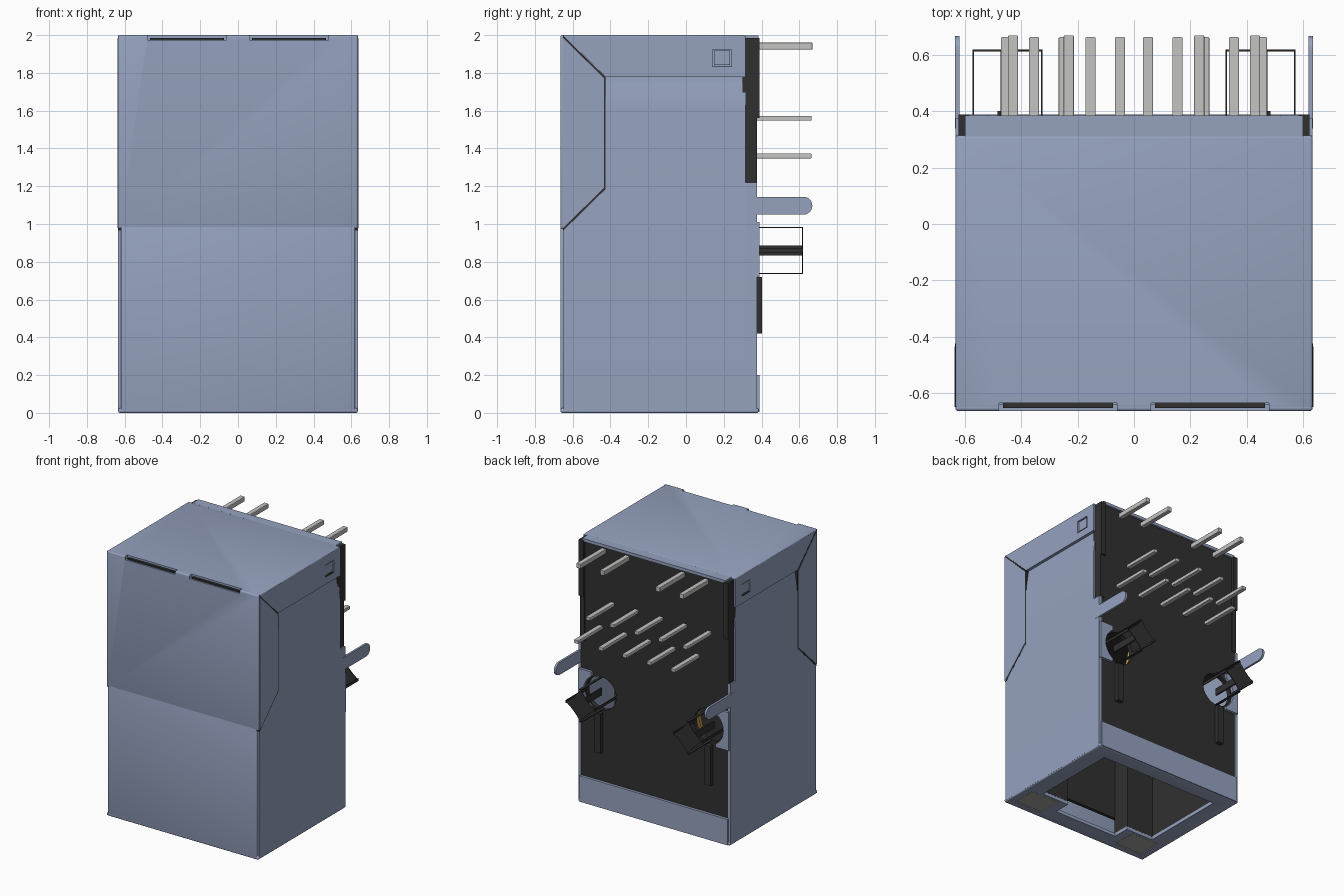
import bpy, bmesh, math
from mathutils import Vector

if "Cube" in bpy.data.objects:
    bpy.data.objects.remove(bpy.data.objects["Cube"], do_unlink=True)


def material(name, rgb, metallic=0.0):
    m = bpy.data.materials.new(name)
    m.use_nodes = True
    m.diffuse_color = (*rgb, 1)
    m.node_tree.nodes["Principled BSDF"].inputs["Base Color"].default_value = (*rgb, 1)
    return m


STEEL = material("blue grey shield", (0.30, 0.36, 0.52))
BLACK = material("black plastic", (0.03, 0.03, 0.03))
PIN = material("pale tin", (0.55, 0.55, 0.54))
GOLD = material("gold contact", (0.65, 0.36, 0.08))
LENS = material("grey lens", (0.36, 0.36, 0.34))


def prism(name, axis, pts, lo, hi, mat, bevel=0.0):
    """Extrude a flat outline along an axis from lo to hi."""
    place = {"X": lambda a, b, t: (t, a, b),
             "Y": lambda a, b, t: (a, t, b),
             "Z": lambda a, b, t: (a, b, t)}[axis]
    bm = bmesh.new()
    face = bm.faces.new([bm.verts.new(place(a, b, lo)) for a, b in pts])
    new = bmesh.ops.extrude_face_region(bm, geom=[face])["geom"]
    shift = Vector(place(0, 0, hi - lo))
    bmesh.ops.translate(bm, vec=shift, verts=[g for g in new if isinstance(g, bmesh.types.BMVert)])
    bmesh.ops.recalc_face_normals(bm, faces=bm.faces)
    if bevel:
        bmesh.ops.bevel(bm, geom=list(bm.edges), offset=bevel, segments=3, profile=0.5,
                        affect="EDGES", clamp_overlap=True)
    mesh = bpy.data.meshes.new(name)
    bm.to_mesh(mesh)
    bm.free()
    mesh.materials.append(mat)
    ob = bpy.data.objects.new(name, mesh)
    bpy.context.scene.collection.objects.link(ob)
    return ob


def box(name, x, y, z, mat, bevel=0.0):
    (x0, x1), (y0, y1) = sorted(x), sorted(y)
    return prism(name, "Z", [(x0, y0), (x1, y0), (x1, y1), (x0, y1)], z[0], z[1], mat, bevel)


def cut(target, cutter):
    """Subtract the cutter, then discard it."""
    mod = target.modifiers.new("cut", "BOOLEAN")
    mod.operation, mod.solver, mod.object = "DIFFERENCE", "EXACT", cutter
    bpy.context.view_layer.objects.active = target
    bpy.context.view_layer.update()
    bpy.ops.object.modifier_apply(modifier=mod.name)
    bpy.data.objects.remove(cutter, do_unlink=True)


def circle(cx, cz, r, n=32):
    return [(cx + r * math.cos(2 * math.pi * i / n), cz + r * math.sin(2 * math.pi * i / n))
            for i in range(n)]


HOLE_X, HOLE_Z, HOLE_R = 0.45, 0.86, 0.125

# Shield: front, top and bottom sheets
front_upper = box("front_shield_upper", (-0.635, 0.635), (-0.665, -0.64), (0.975, 2), STEEL, 0.01)
box("front_shield_lower", (-0.62, 0.62), (-0.665, -0.64), (0.004, 1.0), STEEL, 0.008)
top = box("top_shield", (-0.635, 0.635), (-0.665, 0.315), (1.975, 2), STEEL, 0.01)
box("top_shield_lip", (-0.6, 0.6), (0.29, 0.385), (1.975, 1.998), STEEL)
bottom = box("bottom_shield", (-0.635, 0.635), (-0.665, 0.385), (0, 0.025), STEEL, 0.01)
box("back_shield_strip", (-0.62, 0.62), (0.365, 0.39), (0.004, 0.2), STEEL)

# Slots along the front top edge
for s in (1, -1):
    xs = (0.06 * s, 0.48 * s)
    for sheet in (front_upper, top):
        cut(sheet, box("slot_cutter", xs, (-0.7, -0.637), (1.975, 2.1), STEEL))
    box("slot_filler", (0.075 * s, 0.465 * s), (-0.655, -0.63), (1.97, 1.986), BLACK)

# Jack opening and lens windows in the bottom sheet
cut(bottom, box("opening_cutter", (-0.5, 0.5), (-0.4, 0.27), (-0.1, 0.1), STEEL))
cut(bottom, box("latch_cutter", (-0.27, 0.27), (-0.53, -0.35), (-0.1, 0.1), STEEL))
for s in (1, -1):
    cut(bottom, box("lens_cutter", (0.34 * s, 0.58 * s), (-0.61, -0.42), (-0.1, 0.1), STEEL))
    box("indicator_lens", (0.345 * s, 0.575 * s), (-0.605, -0.425), (0.003, 0.15), LENS)

for s in (1, -1):
    # Side sheet, bent inward beneath the top flap
    wall = [(0.635, 0.008), (0.635, 1.6), (0.628, 1.67), (0.617, 1.74), (0.612, 1.78), (0.612, 1.98),
            (0.595, 1.98), (0.595, 1.74), (0.615, 1.6), (0.615, 0.008)]
    prism("side_shield", "Y", [(s * a, b) for a, b in wall], -0.648, 0.315, STEEL)
    box("side_shield_rear", (0.615 * s, 0.635 * s), (0.31, 0.375), (0.008, 1.22), STEEL)
    # Folded flaps from the top and front
    flap = prism("top_side_flap", "X", [(-0.645, 1.992), (-0.425, 1.778), (0.315, 1.778), (0.315, 1.992)],
                 0.612 * s, 0.635 * s, STEEL)
    cut(flap, box("window_cutter", (0.622 * s, 0.7 * s), (0.14, 0.24), (1.83, 1.925), STEEL))
    box("latch_tab", (0.615 * s, 0.63 * s), (0.148, 0.232), (1.842, 1.918), STEEL)
    box("latch_gap", (0.615 * s, 0.634 * s), (0.14, 0.24), (1.828, 1.835), BLACK)
    prism("front_side_flap", "X", [(-0.65, 1.985), (-0.435, 1.772), (-0.435, 1.19), (-0.65, 0.98)],
          0.612 * s, 0.638 * s, STEEL)
    prism("flap_seam", "X", [(-0.65, 1.998), (-0.425, 1.775), (-0.425, 1.186), (-0.65, 0.965)],
          0.612 * s, 0.6355 * s, BLACK)
    # Ground tab with a rounded end
    arc = [(0.622 + 0.047 * math.sin(t), 1.097 + 0.047 * math.cos(t))
           for t in [math.pi * i / 12 for i in range(13)]]
    prism("ground_tab", "X", [(0.34, 1.144)] + arc + [(0.34, 1.05)], 0.621 * s, 0.637 * s, STEEL)
    # Scalloped flange around the peg hole
    flange = box("peg_flange", (0.52 * s, 0.63 * s), (0.368, 0.39), (0.72, 1.01), STEEL)
    cut(flange, prism("scallop", "Y", circle(HOLE_X * s, HOLE_Z, 0.135), 0.2, 0.5, STEEL))

# Rear insulator with two peg holes
back = box("rear_insulator", (-0.613, 0.613), (0.335, 0.37), (0.03, 1.98), BLACK)
for s in (1, -1):
    cut(back, prism("hole_cutter", "Y", circle(HOLE_X * s, HOLE_Z, HOLE_R), 0.2, 0.5, BLACK))
    box("corner_post_upper", (0.585 * s, 0.624 * s), (0.3, 0.39), (1.56, 1.985), BLACK)
    box("corner_post_lower", (0.585 * s, 0.624 * s), (0.3, 0.375), (1.22, 1.57), BLACK)
    # Star-ended locating peg
    star = [(HOLE_X * s + HOLE_R * math.copysign(abs(math.cos(t)) ** 2.4, math.cos(t)),
             HOLE_Z + HOLE_R * math.copysign(abs(math.sin(t)) ** 2.4, math.sin(t)))
            for t in [2 * math.pi * i / 32 for i in range(32)]]
    prism("peg_star", "Y", star, 0.614, 0.62, BLACK)
    box("peg_web", (0.463 * s, 0.475 * s), (0.34, 0.62), (0.832, 0.886), BLACK)
    for d in (1, -1):
        x, z = HOLE_X * s + d * (HOLE_R - 0.003), HOLE_Z + d * (HOLE_R - 0.003)
        box("peg_side_edge", (x - 0.003, x + 0.003), (0.34, 0.62), (HOLE_Z - 0.01, HOLE_Z + 0.01), BLACK)
        box("peg_end_edge", (HOLE_X * s - 0.01, HOLE_X * s + 0.01), (0.34, 0.62), (z - 0.003, z + 0.003), BLACK)
    # Rib beneath the peg
    box("rear_rib", (0.435 * s, 0.485 * s), (0.36, 0.402), (0.42, 0.72), BLACK)

# Black lining of the plug cavity
box("upper_core", (-0.59, 0.59), (-0.635, 0.34), (1.1, 1.97), BLACK)
box("cavity_front", (-0.6, 0.6), (-0.56, -0.535), (0.15, 1.1), BLACK)
for s in (1, -1):
    box("cavity_side", (0.505 * s, 0.53 * s), (-0.4, 0.1), (0.026, 1.1), BLACK)
    box("cavity_side_low", (0.505 * s, 0.53 * s), (0.1, 0.335), (0.026, 0.6), BLACK)
    box("cavity_corner", (0.28 * s, 0.53 * s), (-0.42, -0.4), (0.026, 1.1), BLACK)
    box("latch_wall", (0.275 * s, 0.3 * s), (-0.54, -0.4), (0.026, 1.1), BLACK)
box("cavity_sill", (-0.53, 0.53), (0.275, 0.336), (0.026, 0.6), BLACK)

# Sprung contacts
for i in range(8):
    x = (i - 3.5) * 0.065
    prism("contact", "X", [(0.3, 1.1), (0.12, 0.55), (0.1, 0.56), (0.27, 1.1)],
          x - 0.02, x + 0.02, GOLD)

# Solder pins: one heavy row and two staggered rows
stagger = (0.355, 0.155, -0.05, -0.25, -0.455)
rows = [(1.942, 0.018, 0.67, (0.43, 0.232, -0.232, -0.43)),
        (1.56, 0.013, 0.664, stagger),
        (1.36, 0.013, 0.664, [-x for x in stagger])]
for z, half, tip, xs in rows:
    for x in xs:
        box("solder_pin", (x - 0.018, x + 0.018), (0.34, tip), (z - half, z + half), PIN, 0.004)

# Smooth the rounded sheet edges
bpy.ops.object.select_all(action="DESELECT")
for ob in bpy.context.scene.objects:
    if ob.type == "MESH" and "shield" in ob.name:
        ob.select_set(True)
        bpy.context.view_layer.objects.active = ob
bpy.ops.object.shade_smooth_by_angle(angle=math.radians(35))
